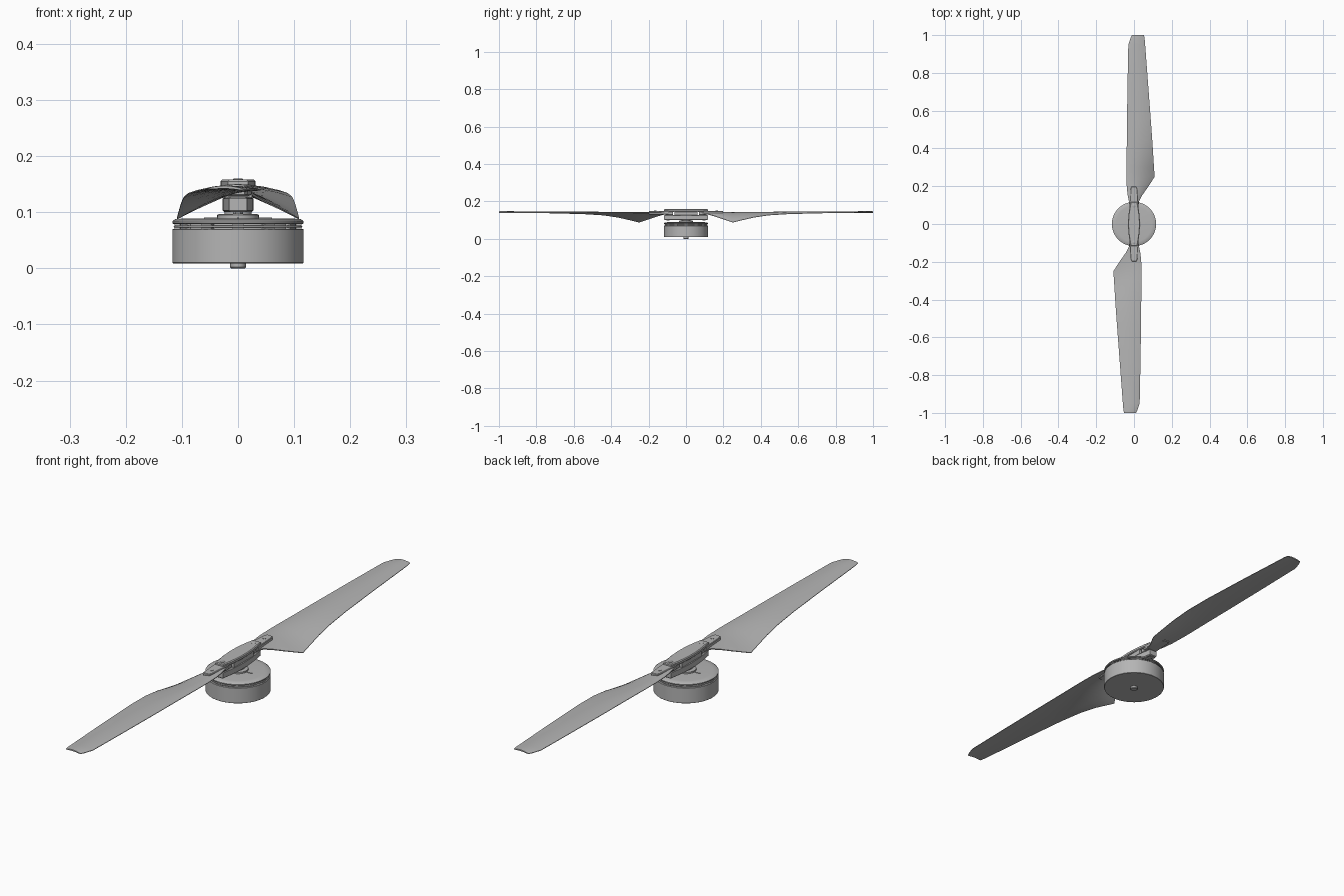
import bpy, bmesh, math
from mathutils import Matrix

if "Cube" in bpy.data.objects:
    bpy.data.objects.remove(bpy.data.objects["Cube"])

grey = bpy.data.materials.new("grey")
grey.diffuse_color = (0.46, 0.46, 0.46, 1)
grey.use_nodes = True
grey.node_tree.nodes["Principled BSDF"].inputs["Base Color"].default_value = grey.diffuse_color


def finish(bm, name, angle=35):
    bmesh.ops.recalc_face_normals(bm, faces=bm.faces)
    me = bpy.data.meshes.new(name)
    bm.to_mesh(me)
    bm.free()
    me.materials.append(grey)
    ob = bpy.data.objects.new(name, me)
    bpy.context.collection.objects.link(ob)
    bpy.ops.object.select_all(action='DESELECT')
    ob.select_set(True)
    bpy.context.view_layer.objects.active = ob
    bpy.ops.object.shade_smooth_by_angle(angle=math.radians(angle))
    return ob


def loft(bm, rings):
    """Skin closed rings of equal length and cap both ends."""
    vs = [[bm.verts.new(p) for p in r] for r in rings]
    n = len(vs[0])
    for a, b in zip(vs, vs[1:]):
        for i in range(n):
            bm.faces.new((a[i], a[(i + 1) % n], b[(i + 1) % n], b[i]))
    bm.faces.new(vs[0][::-1])
    bm.faces.new(vs[-1])


def lathe(name, profile, x=0, y=0, n=64):
    bm = bmesh.new()
    loft(bm, [[(x + r * math.cos(2 * math.pi * i / n), y + r * math.sin(2 * math.pi * i / n), z)
               for i in range(n)] for r, z in profile])
    return finish(bm, name)


def slab(name, outline, z0, z1, bevel=0.002):
    """Extruded outline with slightly inset top and bottom rims."""
    bm = bmesh.new()
    ring = lambda z, k: [(x - math.copysign(k, x), y - math.copysign(k, y), z) for x, y in outline]
    loft(bm, [ring(z0, bevel), ring(z0 + bevel, 0), ring(z1 - bevel, 0), ring(z1, bevel)])
    return finish(bm, name)


def box(w, y0, y1):
    return [(-w, y0), (w, y0), (w, y1), (-w, y1)]


# Motor: bottom shaft, can, slotted rim rings and top cap
lathe("bottom_shaft", [(0.012, 0), (0.014, 0.002), (0.014, 0.012)], n=32)
lathe("motor_can", [(0.116, 0.009), (0.117, 0.010), (0.117, 0.069), (0.116, 0.070)], n=96)
lathe("motor_core", [(0.104, 0.068), (0.104, 0.082)])
lathe("rim_ring", [(0.113, 0.0725), (0.115, 0.074), (0.113, 0.0765)], n=96)
lathe("motor_cap", [(0.115, 0.079), (0.117, 0.081), (0.117, 0.084), (0.112, 0.0875),
                    (0.095, 0.089)], n=96)
bm = bmesh.new()
for i in range(12):
    m = Matrix.Rotation(i * math.pi / 6, 4, 'Z') @ Matrix.Translation((0.107, 0, 0.075))
    bmesh.ops.create_cube(bm, size=1, matrix=m @ Matrix.Diagonal((0.012, 0.02, 0.012, 1)))
finish(bm, "rim_spacers")
bm = bmesh.new()
for i in range(4):
    m = Matrix.Rotation(i * math.pi / 2, 4, 'Z') @ Matrix.Translation((0.047, 0, 0.0895))
    bmesh.ops.create_cube(bm, size=1, matrix=m @ Matrix.Diagonal((0.028, 0.004, 0.003, 1)))
finish(bm, "cap_cross")

# Hub mount and folding hub clamp
lathe("mount_flange", [(0.037, 0.088), (0.037, 0.095), (0.034, 0.097), (0.024, 0.097),
                       (0.024, 0.106)])
hub = [(0.018, -0.117), (0.024, -0.085), (0.029, -0.05), (0.031, -0.018),
       (0.031, 0.018), (0.029, 0.05), (0.024, 0.085), (0.018, 0.117)]
hub += [(-x, y) for x, y in reversed(hub)]
low = [(x * 0.88, y) for x, y in hub]
slab("hub_lower_plate", low, 0.100, 0.127, 0.003)
slab("hub_core", box(0.025, -0.062, 0.062), 0.124, 0.147)
slab("hub_upper_plate", hub, 0.144, 0.158, 0.003)

# Blade stations: y, leading x, trailing x, trailing z, half thickness
stations = [
    (0.085, -0.022, 0.022, 0.136, 0.0065), (0.12, -0.027, 0.027, 0.131, 0.006),
    (0.15, -0.033, 0.042, 0.122, 0.005), (0.19, -0.038, 0.070, 0.108, 0.004),
    (0.22, -0.039, 0.090, 0.098, 0.0035), (0.25, -0.040, 0.109, 0.088, 0.003),
    (0.30, -0.040, 0.106, 0.100, 0.003), (0.36, -0.039, 0.102, 0.114, 0.003),
    (0.44, -0.038, 0.097, 0.126, 0.003), (0.55, -0.037, 0.089, 0.133, 0.003),
    (0.75, -0.034, 0.074, 0.138, 0.003), (0.95, -0.030, 0.059, 0.141, 0.003),
    (0.985, -0.018, 0.056, 0.142, 0.003), (1.0, -0.011, 0.053, 0.142, 0.0025)]


def section(y, xl, xt, zt, h):
    n, top, bot = 10, [], []
    for i in range(n + 1):
        t = i / n
        x = xl + (xt - xl) * t
        z = 0.140 + (zt - 0.140) * t ** 1.7 + 0.004 * math.sin(math.pi * t)
        k = h * (0.35 + 0.65 * math.sin(math.pi * t) ** 0.5) if 0 < i < n else h * 0.35
        top.append((x, y, z + k))
        bot.append((x, y, z - k))
    return top + bot[::-1]


tongue = [(-0.024, 0.095), (0.024, 0.095), (0.017, 0.190), (0.012, 0.199),
          (-0.012, 0.199), (-0.017, 0.190)]
for side, s in (("back", 1), ("front", -1)):
    bm = bmesh.new()
    loft(bm, [[(s * x, s * y, z) for x, y, z in section(*st)] for st in stations])
    finish(bm, side + "_blade", 40)
    # Root arm gripped by the hub, with pivot bolt and nut
    slab(side + "_blade_arm", [(s * x, s * y) for x, y in tongue], 0.130, 0.149)
    slab(side + "_pivot_root", [(s * x, s * y) for x, y in box(0.02, 0.07, 0.11)], 0.128, 0.144)
    lathe(side + "_pivot_bolt", [(0.009, 0.157), (0.009, 0.159), (0.007, 0.160)], y=s * 0.097, n=24)
    lathe(side + "_pivot_nut", [(0.009, 0.097), (0.009, 0.101)], y=s * 0.097, n=6)
    lathe(side + "_arm_screw", [(0.006, 0.148), (0.006, 0.150)], y=s * 0.165, n=20)
